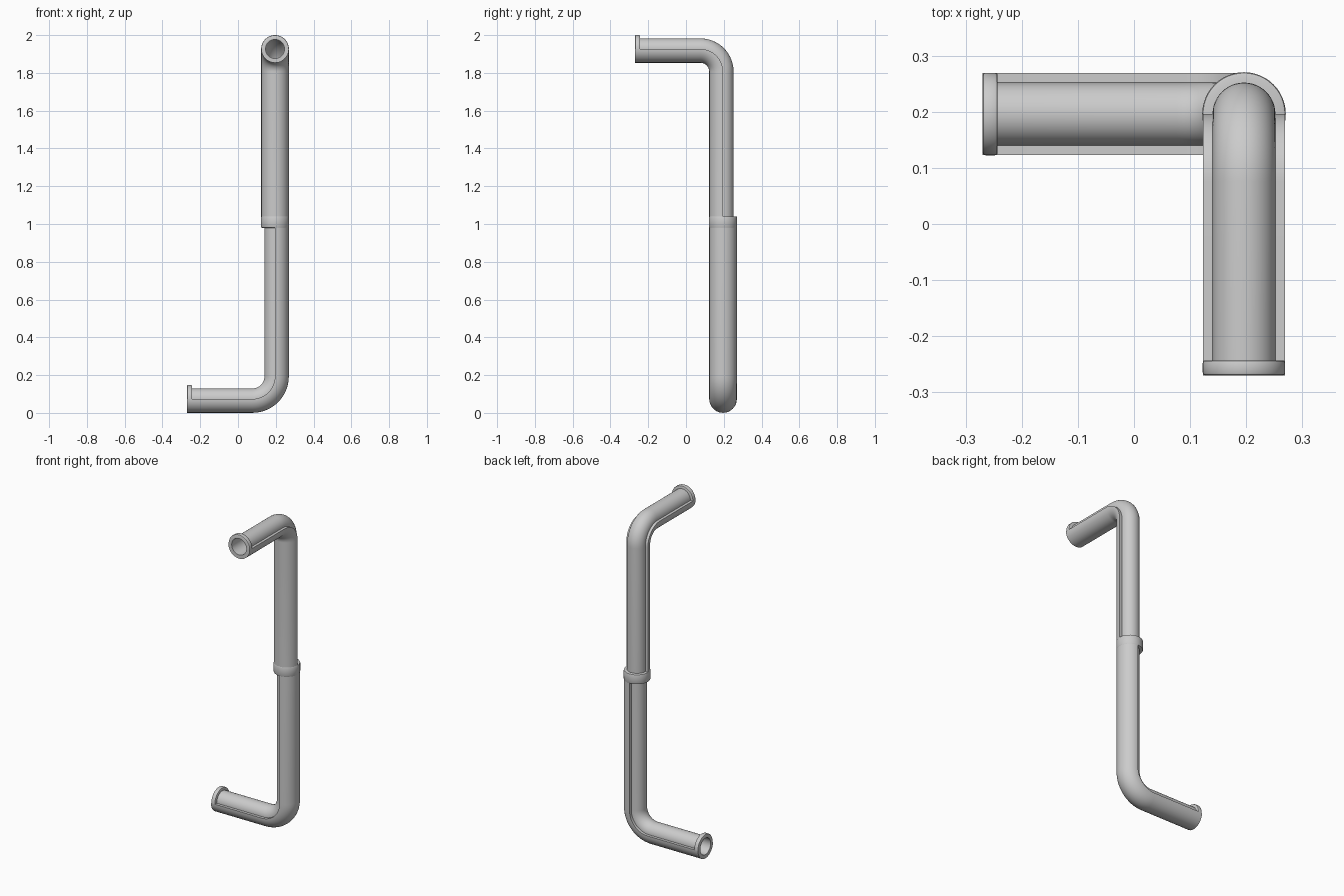
import bpy, bmesh
from math import sin, cos, pi, radians
from mathutils import Vector

cube = bpy.data.objects.get("Cube")
if cube:
    bpy.data.objects.remove(cube)

AXIS = 0.196             # x and y of the upright
MID = 1.01               # height of the joint
BORE, TUBE, SHELL = 0.05, 0.056, 0.073
BEND = 0.12              # bend radius on the centre line
REACH = 0.466            # upright to open end
COLLAR = 0.027

grey = bpy.data.materials.new("pipe grey")
grey.use_nodes = True
colour = (0.6, 0.6, 0.6, 1)
grey.diffuse_color = colour
grey.node_tree.nodes["Principled BSDF"].inputs["Base Color"].default_value = colour


def loft(name, rows, capped):
    """Skin closed loops; cap the ends or join last row to first."""
    bm = bmesh.new()
    grid = [[bm.verts.new(p) for p in row] for row in rows]
    pairs = list(zip(grid, grid[1:]))
    if capped:
        bm.faces.new(grid[0])
        bm.faces.new(grid[-1])
    else:
        pairs.append((grid[-1], grid[0]))
    n = len(grid[0])
    for a, b in pairs:
        for i in range(n):
            j = (i + 1) % n
            bm.faces.new((a[i], a[j], b[j], b[i]))
    bmesh.ops.recalc_face_normals(bm, faces=bm.faces)
    mesh = bpy.data.meshes.new(name)
    bm.to_mesh(mesh)
    bm.free()
    mesh.materials.append(grey)
    obj = bpy.data.objects.new(name, mesh)
    bpy.context.collection.objects.link(obj)
    bpy.ops.object.select_all(action="DESELECT")
    obj.select_set(True)
    bpy.context.view_layer.objects.active = obj
    bpy.ops.object.shade_smooth_by_angle(angle=radians(35))
    return obj


def arc(radius, start, sweep, steps):
    return [(radius * cos(start + sweep * i / steps),
             radius * sin(start + sweep * i / steps)) for i in range(steps + 1)]


def collar(name, origin, along, n, b, length, start, sweep, radius):
    """Bevelled ring, or part of one, around an axis."""
    c = 0.005
    profile = [(0, BORE), (0, radius - c), (c * 0.3, radius - c * 0.3), (c, radius),
               (length - c, radius), (length - c * 0.3, radius - c * 0.3),
               (length, radius - c), (length, BORE)]
    full = sweep > 6
    spokes = arc(1, start, sweep, 48 if full else 24)
    if full:
        spokes.pop()
    rows = [[origin + along * s + (n * u + b * v) * r for s, r in profile]
            for u, v in spokes]
    loft(name, rows, not full)


def elbow(name, out, up, height, shell_side):
    """Upright tube, bend and open arm, with a half shell along one side."""
    base = Vector((AXIS, AXIS, MID))
    side = out.cross(up)
    rise = abs(height - MID)
    centre = base + out * BEND + up * (rise - BEND)
    frames = [(base, out)]
    for i in range(17):
        t = pi / 2 * i / 16
        n = out * cos(t) - up * sin(t)
        frames.append((centre - n * BEND, n))
    end = base + up * rise + out * REACH
    frames.append((end, -up))

    def place(frame, points):
        p, n = frame
        return [p + n * u + side * v for u, v in points]

    # Hollow tube: out along the skin, back along the bore
    outer, inner = (arc(r, 0, 2 * pi, 48)[:-1] for r in (TUBE, BORE))
    loft(name + "_tube", [place(f, outer) for f in frames]
         + [place(f, inner) for f in reversed(frames)], False)

    # Half shell
    start = -pi / 2 if shell_side > 0 else pi / 2
    half = arc(SHELL, start, pi, 24) + arc(BORE + 0.003, start, pi, 24)[::-1]
    loft(name + "_half_shell", [place(f, half) for f in frames], True)

    # Half collar completing the rim at the open end
    collar(name + "_end_collar", end, -out, -up, side, COLLAR,
           start + pi, pi, SHELL + 0.0005)


UP = Vector((0, 0, 1))
elbow("upper", Vector((0, -1, 0)), UP, 1.9265, 1)
elbow("lower", Vector((-1, 0, 0)), -UP, 0.0735, -1)
collar("joint_collar", Vector((AXIS, AXIS, MID - 0.03)), UP,
       Vector((1, 0, 0)), Vector((0, 1, 0)), 0.06, 0, 2 * pi, 0.0745)
